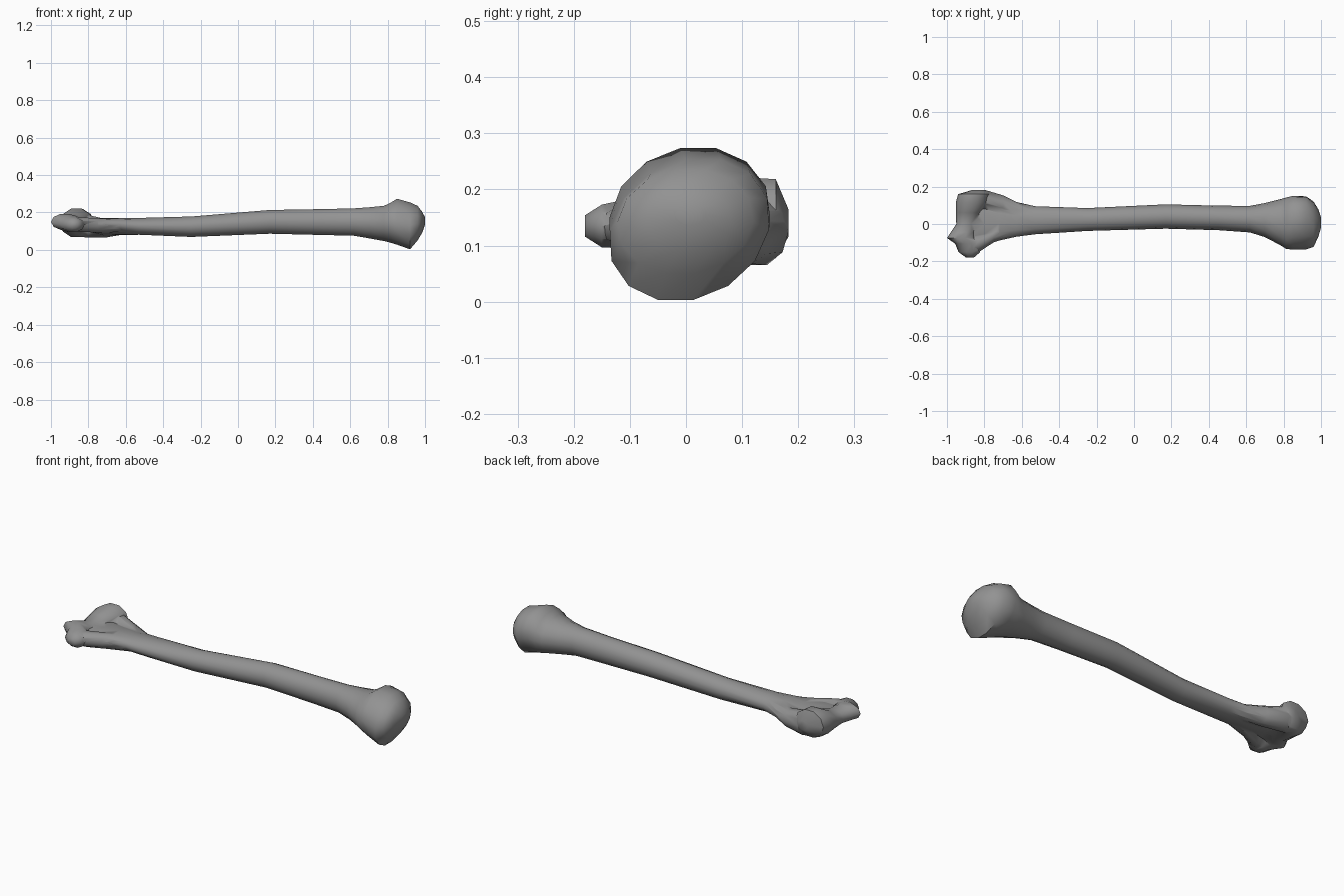
import bpy, bmesh, math
from mathutils import Vector

if "Cube" in bpy.data.objects:
    bpy.data.objects.remove(bpy.data.objects["Cube"])


def loft(name, sections, sides=12):
    """Skin elliptical rings; each ring is (centre, half-axis u, half-axis v)."""
    bm = bmesh.new()
    rings = []
    for c, u, v in sections:
        c, u, v = Vector(c), Vector(u), Vector(v)
        rings.append([bm.verts.new(c + u * math.cos(a) + v * math.sin(a))
                      for a in (2 * math.pi * i / sides for i in range(sides))])
    for r, s in zip(rings, rings[1:]):
        for i in range(sides):
            j = (i + 1) % sides
            bm.faces.new((r[i], r[j], s[j], s[i]))
    bm.faces.new(rings[0])
    bm.faces.new(rings[-1])
    bmesh.ops.recalc_face_normals(bm, faces=bm.faces)
    mesh = bpy.data.meshes.new(name)
    bm.to_mesh(mesh)
    bm.free()
    mesh.materials.append(grey)
    ob = bpy.data.objects.new(name, mesh)
    bpy.context.collection.objects.link(ob)
    return ob


def along_x(x, y0, y1, z0, z1, tilt=0.0, lean=0.0):
    ry, rz = (y1 - y0) / 2, (z1 - z0) / 2
    return ((x, (y0 + y1) / 2, (z0 + z1) / 2), (0, ry, tilt), (0, lean, rz))


def along_y(y, x, z, rx, rz):
    return ((x, y, z), (rx, 0, 0), (0, 0, rz))


# Dark grey bone colour
grey = bpy.data.materials.new("dark_grey")
grey.diffuse_color = (0.29, 0.29, 0.29, 1)
grey.use_nodes = True
grey.node_tree.nodes["Principled BSDF"].inputs["Base Color"].default_value = grey.diffuse_color

# Shaft with the rounded head at +x and a flattened web at -x
bone = loft("long_bone", [along_x(*s) for s in [
    (-.90, -.11, .14, .115, .165),
    (-.80, -.105, .165, .10, .168, -.01),
    (-.72, -.088, .152, .08, .168, -.015),
    (-.63, -.068, .118, .08, .17, -.01),
    (-.53, -.055, .095, .08, .172),
    (-.25, -.037, .085, .068, .18),
    (.17, -.025, .105, .085, .215),
    (.45, -.033, .098, .078, .22),
    (.62, -.045, .097, .074, .224),
    (.70, -.07, .112, .06, .23),
    (.78, -.112, .132, .045, .238),
    (.815, -.134, .142, .036, .254),
    (.85, -.136, .150, .025, .277, 0, .015),
    (.92, -.136, .148, .0, .257, 0, .025),
    (.96, -.122, .12, .048, .238, 0, .01),
    (.985, -.07, .08, .09, .205),
    (1.0, -.02, .035, .135, .175)]], 14)

# Grooved spool of the lower joint, lobes at both ends
spool = loft("joint_spool", [along_y(*s) for s in [
    (.183, -.83, .14, .03, .025),
    (.16, -.855, .148, .085, .074),
    (.115, -.865, .145, .088, .080),
    (.06, -.885, .14, .068, .055),
    (.0, -.89, .135, .06, .042),
    (-.045, -.915, .145, .065, .043),
    (-.075, -.925, .15, .075, .045),
    (-.105, -.89, .14, .066, .045),
    (-.15, -.88, .135, .058, .04),
    (-.18, -.877, .135, .02, .02)]], 10)

# Ridges running from the shaft out to the two lobes
ridges = [
    loft("inner_ridge", [along_x(*s) for s in [
        (-.56, .02, .085, .09, .15),
        (-.70, .05, .153, .065, .165),
        (-.80, .07, .183, .062, .19),
        (-.87, .08, .17, .07, .215)]], 10),
    loft("outer_ridge", [along_x(*s) for s in [
        (-.60, -.05, .02, .095, .16),
        (-.75, -.098, -.02, .09, .172),
        (-.83, -.15, -.05, .095, .175),
        (-.90, -.165, -.08, .10, .172)]], 10)]

# Fuse everything into one surface
for part in [spool] + ridges:
    part.hide_render = True
    mod = bone.modifiers.new("fuse", 'BOOLEAN')
    mod.operation = 'UNION'
    mod.solver = 'EXACT'
    mod.object = part
bpy.context.view_layer.objects.active = bone
bone.select_set(True)
for mod in list(bone.modifiers):
    bpy.ops.object.modifier_apply(modifier=mod.name)
for part in [spool] + ridges:
    bpy.data.objects.remove(part, do_unlink=True)
bpy.ops.object.shade_smooth_by_angle(angle=math.radians(55))
